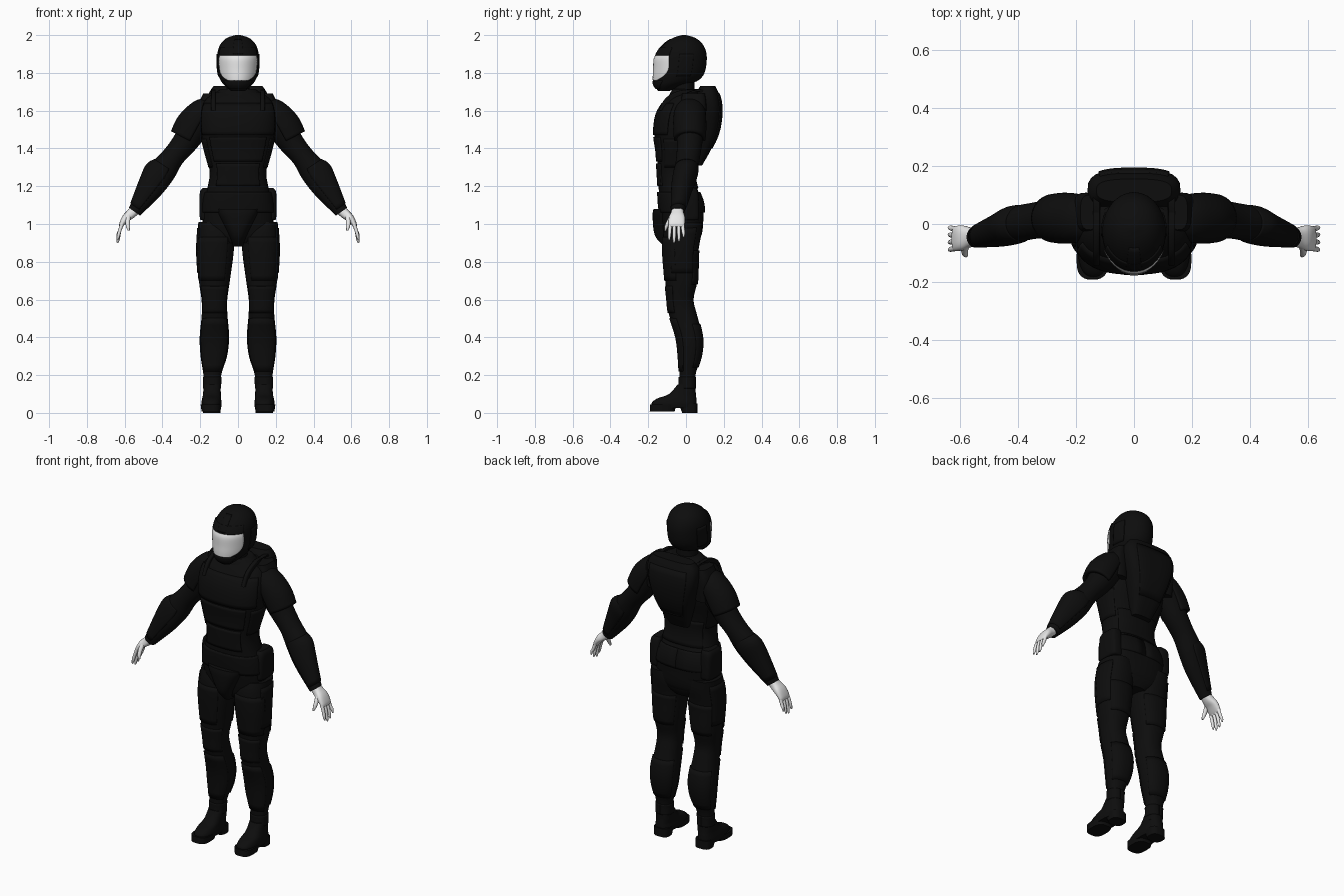
import bpy
from math import sin, cos, radians, copysign
from mathutils import Vector

cube = bpy.data.objects.get("Cube")
if cube:
    bpy.data.objects.remove(cube, do_unlink=True)


def material(name, value):
    mat = bpy.data.materials.new(name)
    mat.use_nodes = True
    colour = (value, value, value, 1)
    mat.diffuse_color = colour
    mat.node_tree.nodes["Principled BSDF"].inputs["Base Color"].default_value = colour
    return mat


BLACK = material("suit black", 0.004)
PALE = material("pale grey", 0.8)
parts = []


def smooth(rows, steps=4):
    """Spline through rows of numbers."""
    out = []
    for i in range(len(rows) - 1):
        a, b, c, d = (rows[max(0, min(len(rows) - 1, i + k))] for k in (-1, 0, 1, 2))
        for s in range(steps):
            t = s / steps
            out.append([q + t * ((r - p) + t * ((2 * p - 5 * q + 4 * r - w) + t * (3 * (q - r) + w - p))) / 2
                        for p, q, r, w in zip(a, b, c, d)])
    return out + [list(rows[-1])]


def skin(name, rings, mat=BLACK, mirror=False, tilt=False, square=2.0,
         span=None, turn=0, thick=0.012, sides=28):
    """Skin rings of (x, y, z, half width, half depth, arc scale); a span makes an open plate."""
    verts, faces = [], []
    count = sides + 1 if span else sides
    for i, ring in enumerate(rings):
        centre, u, v = Vector(ring[:3]), ring[3], ring[4]
        scale = ring[5] if len(ring) > 5 else 1
        along = Vector((0, 0, 1))
        if tilt:
            along = Vector(rings[min(i + 1, len(rings) - 1)][:3]) - Vector(rings[max(i - 1, 0)][:3])
            along.y = 0
            along.normalize()
        across = Vector((0, 1, 0)).cross(along)
        for j in range(count):
            angle = radians(turn + span * scale * (2 * j / sides - 1)) if span else radians(360 * j / sides)
            s, c = sin(angle), cos(angle)
            s = copysign(abs(s) ** (2 / square), s)
            c = copysign(abs(c) ** (2 / square), c)
            verts.append(centre + across * u * s - Vector((0, v * c, 0)))
    for i in range(len(rings) - 1):
        for j in range(sides):
            k = (j + 1) if span else (j + 1) % sides
            faces.append((i * count + j, i * count + k, (i + 1) * count + k, (i + 1) * count + j))
    if not span:
        faces.append(tuple(reversed(range(count))))
        faces.append(tuple(range(len(verts) - count, len(verts))))
    mesh = bpy.data.meshes.new(name)
    mesh.from_pydata(verts, [], faces)
    mesh.materials.append(mat)
    obj = bpy.data.objects.new(name, mesh)
    bpy.context.collection.objects.link(obj)
    if span:
        mod = obj.modifiers.new("thickness", "SOLIDIFY")
        mod.thickness, mod.offset = thick, -1
    if mirror:
        obj.modifiers.new("mirror", "MIRROR")
    parts.append(obj)
    return obj


def levels(rows):
    """Rows of (z, x, half width, front, back) to rings."""
    return [(x, (f + b) / 2, z, w, (b - f) / 2) for z, x, w, f, b in smooth(rows)]


def stack(name, rows, **options):
    return skin(name, levels(rows), **options)


def panel(name, rows, low, high, span, turn=0, grow=0.007, **options):
    """Armour plate that follows the body between two heights."""
    body, rings = levels(rows), []
    for i in range(9):
        z = low + (high - low) * i / 8
        for a, b in zip(body, body[1:]):
            if a[2] <= z <= b[2]:
                t = (z - a[2]) / (b[2] - a[2])
                x, y, _, u, v = (p + (q - p) * t for p, q in zip(a, b))
                rings.append((x, y, z, u + grow, v + grow))
                break
    return skin(name, rings, span=span, turn=turn, **options)


# Torso, neck and collar
TORSO = [(.9, 0, .1, -.1, .05), (.95, 0, .18, -.12, .085), (1.1, 0, .185, -.14, .09),
         (1.2, 0, .16, -.145, .055), (1.28, 0, .15, -.15, .045), (1.38, 0, .175, -.155, .06),
         (1.48, 0, .197, -.168, .09), (1.58, 0, .2, -.155, .1), (1.65, 0, .18, -.115, .095),
         (1.7, 0, .12, -.07, .075)]
stack("torso", TORSO, square=2.5)
stack("neck", [(1.62, 0, .075, -.075, .055), (1.7, 0, .062, -.066, .045), (1.8, 0, .06, -.065, .045)])
stack("collar", [(1.65, 0, .15, -.1, .09), (1.69, 0, .125, -.085, .08), (1.715, 0, .09, -.07, .065)])

# Torso plates
panel("chest_plate", TORSO, 1.47, 1.64, 68, square=2.5)
panel("upper_belly_plate", TORSO, 1.33, 1.46, 45, square=2.5)
panel("lower_belly_plate", TORSO, 1.2, 1.32, 40, square=2.5)
for side, turn in (("left", 90), ("right", -90)):
    panel(side + "_rib_plate", TORSO, 1.3, 1.45, 32, turn, grow=.004, square=2.5)
panel("lower_back_plate", TORSO, 1.19, 1.34, 50, 180, square=2.5)

# Belt, hip pouches and groin guard
panel("belt", TORSO, 1.06, 1.17, 180, grow=.009, square=2.5)
stack("hip_pouch", [(1.02, .165, .03, -.06, .06), (1.04, .168, .035, -.07, .07),
                    (1.16, .168, .035, -.065, .065), (1.19, .16, .028, -.05, .05)], mirror=True, square=4)
stack("groin_guard", [(.88, 0, .025, -.115, .03), (.94, 0, .05, -.165, .03),
                      (1.04, 0, .1, -.177, 0), (1.08, 0, .115, -.172, 0)], square=2.6)
stack("seat", [(.88, 0, .06, -.05, .05), (.94, 0, .15, -.05, .08), (1.07, 0, .17, -.05, .094),
               (1.14, 0, .16, -.05, .085)], square=2.6)

# Backpack with a raised spine and shoulder straps
PACK = [(1.31, 0, .06, .03, .085), (1.38, 0, .085, .03, .125), (1.48, 0, .12, .03, .172),
        (1.6, 0, .155, .04, .19), (1.68, 0, .158, .05, .178), (1.73, 0, .13, .075, .155)]
stack("backpack", PACK, square=3)
panel("backpack_spine", PACK, 1.4, 1.69, 40, 180, grow=.005, square=3)
skin("shoulder_strap", smooth([(.13, -.12, 1.6, .012, .025), (.13, -.07, 1.67, .012, .035),
                               (.13, .02, 1.71, .012, .04), (.13, .1, 1.7, .012, .035)]),
     mirror=True, square=4, tilt=False)
stack("shoulder_block", [(1.5, .16, .045, -.03, .1), (1.62, .165, .045, -.03, .108),
                         (1.69, .15, .035, -.02, .1)], mirror=True, square=3)

# Helmet
HELMET = [(1.703, 0, .035, -.145, -.09), (1.73, 0, .068, -.168, -.02), (1.757, 0, .09, -.174, .06),
          (1.8, 0, .106, -.17, .098), (1.87, 0, .11, -.166, .11), (1.92, 0, .106, -.145, .104),
          (1.96, 0, .087, -.108, .082), (1.987, 0, .055, -.065, .045), (2, 0, .012, -.02, 0)]
stack("helmet", HELMET)
panel("brow_ridge", HELMET, 1.893, 1.935, 62, grow=.005)
panel("helmet_crest", HELMET, 1.9, 1.98, 14, grow=.005)
panel("chin_guard", HELMET, 1.715, 1.758, 55, grow=.004)
for side, turn in (("left", 90), ("right", -90)):
    panel(side + "_ear_plate", HELMET, 1.78, 1.9, 16, turn + copysign(12, turn), grow=.004)

# Visor, narrowing towards the chin
skin("visor", smooth([(0, -.035, 1.76, .1, .141, .5), (0, -.033, 1.785, .106, .143, .85),
                      (0, -.03, 1.82, .111, .144, 1), (0, -.029, 1.87, .114, .143, 1),
                      (0, -.026, 1.895, .113, .136, .96)]),
     mat=PALE, span=64, thick=.008)

# Legs and their plates
LEG = [(.1, .137, .044, -.04, .05), (.2, .136, .047, -.035, .05), (.3, .128, .07, -.04, .08),
       (.4, .125, .078, -.052, .087), (.52, .124, .068, -.09, .058), (.6, .125, .068, -.1, .04),
       (.7, .125, .082, -.11, .06), (.85, .12, .097, -.122, .065), (.95, .117, .096, -.12, .082),
       (1.01, .13, .08, -.1, .085)]
stack("leg", LEG, mirror=True, square=2.3)
for name, low, high, span, turn in (("thigh_front_plate", .7, .93, 55, 20), ("thigh_outer_plate", .74, .98, 35, 95),
                                    ("thigh_back_plate", .68, .86, 50, 180), ("knee_pad", .53, .67, 60, 0),
                                    ("shin_guard", .22, .5, 60, 0), ("calf_plate", .24, .47, 65, 180)):
    panel(name, LEG, low, high, span, turn, grow=.005, mirror=True, square=2.3)

# Boots
stack("boot", [(.025, .14, .05, -.17, .05), (.05, .14, .054, -.182, .056), (.075, .14, .05, -.155, .055),
               (.1, .138, .047, -.09, .052), (.15, .137, .045, -.045, .05)], mirror=True, square=2.6)
stack("toe_sole", [(.008, .143, .05, -.192, -.06), (.045, .143, .055, -.19, -.05)], mirror=True, square=3)
stack("heel", [(0, .138, .046, -.02, .06), (.05, .138, .048, -.04, .06)], mirror=True, square=3)
panel("boot_cuff", LEG, .13, .19, 180, grow=.004, mirror=True, square=2.3)

# Arms, shoulder guards and forearm guards
skin("arm", smooth([(.17, .02, 1.6, .07, .075), (.22, .02, 1.53, .08, .078), (.275, .02, 1.44, .068, .068),
                    (.34, .012, 1.36, .06, .063), (.4, 0, 1.28, .072, .062), (.46, -.02, 1.19, .064, .055),
                    (.548, -.045, 1.065, .036, .036)]), mirror=True, tilt=True)
skin("shoulder_guard", smooth([(.14, .02, 1.64, .035, .05), (.185, .02, 1.6, .07, .08),
                               (.235, .02, 1.525, .093, .088), (.275, .02, 1.45, .09, .084)]),
     mirror=True, tilt=True, span=105, turn=-90, thick=.02)
skin("forearm_guard", smooth([(.385, .003, 1.305, .07, .062), (.412, -.003, 1.265, .09, .066),
                              (.46, -.02, 1.195, .075, .058), (.535, -.04, 1.085, .043, .041)]),
     mirror=True, tilt=True, span=110, turn=-90, thick=.02)

# Hands
skin("palm", smooth([(.54, -.045, 1.08, .027, .03), (.565, -.046, 1.055, .026, .034),
                     (.592, -.048, 1.032, .022, .043), (.615, -.05, 1.0, .014, .043),
                     (.62, -.05, .985, .008, .04)]),
     mat=PALE, mirror=True, tilt=True, square=2.5)
for name, offset, tip in (("index", -.033, .915), ("middle", -.011, .9),
                          ("ring", .011, .908), ("little", .032, .93)):
    y = -.05 + offset
    skin(name + "_finger", smooth([(.61, y, 1.01, .01, .01), (.626, y + offset * .08, .965, .009, .0095),
                                   (.634, y + offset * .15, tip + .02, .008, .008),
                                   (.638, y + offset * .18, tip, .004, .004)]),
         mat=PALE, mirror=True, tilt=True, sides=12)
skin("thumb", smooth([(.58, -.07, 1.045, .014, .016), (.584, -.092, 1.01, .012, .013),
                      (.582, -.104, .985, .01, .01), (.578, -.11, .965, .005, .005)]),
     mat=PALE, mirror=True, tilt=True, sides=12)

# Smooth shading with crisp plate edges
bpy.ops.object.select_all(action="DESELECT")
for obj in parts:
    obj.select_set(True)
bpy.context.view_layer.objects.active = parts[0]
bpy.ops.object.shade_smooth_by_angle(angle=radians(40))
